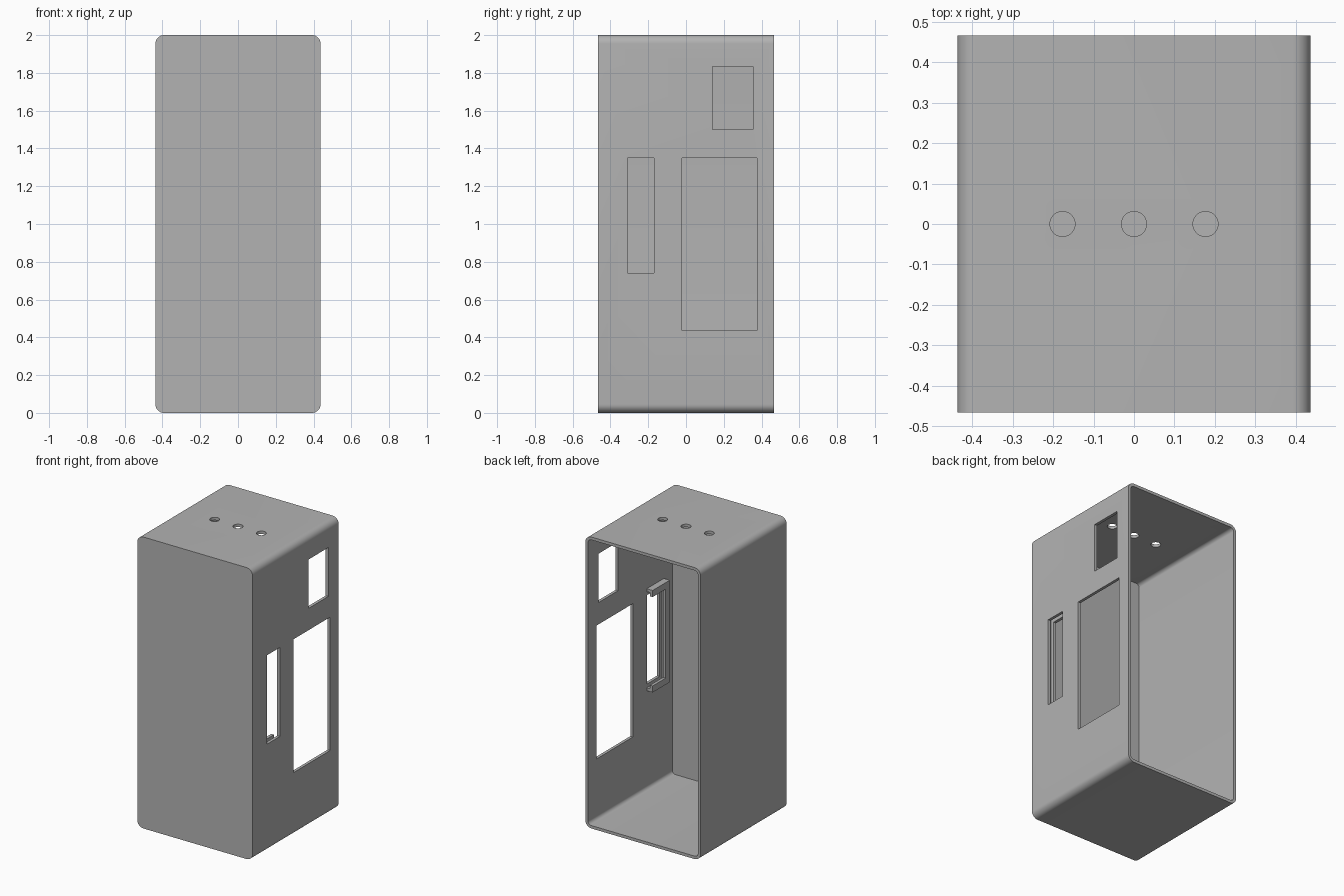
import bpy, bmesh, math
from mathutils import Matrix

cube = bpy.data.objects.get("Cube")
if cube:
    bpy.data.objects.remove(cube, do_unlink=True)

grey = bpy.data.materials.new("plain_grey")
grey.use_nodes = True
colour = (0.45, 0.45, 0.45, 1)
grey.diffuse_color = colour
grey.node_tree.nodes["Principled BSDF"].inputs["Base Color"].default_value = colour

HX, HY, H, WALL = 0.437, 0.467, 2.0, 0.02


def finish(bm, name):
    bmesh.ops.recalc_face_normals(bm, faces=bm.faces)
    mesh = bpy.data.meshes.new(name)
    bm.to_mesh(mesh)
    bm.free()
    mesh.materials.append(grey)
    obj = bpy.data.objects.new(name, mesh)
    bpy.context.collection.objects.link(obj)
    return obj


def add_box(bm, x, y, z):
    """Box between (low, high) pairs."""
    spans = (x, y, z)
    mid = [(a + b) / 2 for a, b in spans]
    size = [b - a for a, b in spans]
    bmesh.ops.create_cube(bm, size=1, matrix=Matrix.Translation(mid) @ Matrix.Diagonal((*size, 1)))


def rounded_tube(name, inset, radius, y0, y1):
    """Rounded rectangle in x-z, extruded along y."""
    bm = bmesh.new()
    cx, cz = HX - inset - radius, H / 2 - inset - radius
    verts = []
    for i, (sx, sz) in enumerate([(1, 1), (-1, 1), (-1, -1), (1, -1)]):
        for k in range(9):
            a = math.pi / 2 * (i + k / 8)
            verts.append(bm.verts.new((sx * cx + radius * math.cos(a), y0,
                                       H / 2 + sz * cz + radius * math.sin(a))))
    face = bm.faces.new(verts)
    new = bmesh.ops.extrude_face_region(bm, geom=[face])["geom"]
    bmesh.ops.translate(bm, vec=(0, y1 - y0, 0),
                        verts=[g for g in new if isinstance(g, bmesh.types.BMVert)])
    return finish(bm, name)


def cut(target, cutter):
    mod = target.modifiers.new("cut", "BOOLEAN")
    mod.operation, mod.solver, mod.object = "DIFFERENCE", "EXACT", cutter
    bpy.context.view_layer.objects.active = target
    bpy.ops.object.modifier_apply(modifier=mod.name)
    bpy.data.objects.remove(cutter, do_unlink=True)


# Hollow case, open at the back
case = rounded_tube("case", 0, 0.045, -HY, HY)
cut(case, rounded_tube("hollow_cutter", WALL, 0.025, -HY + WALL, HY + 0.1))

# Windows and slot in the left wall
SLOT_Y, SLOT_Z = (-0.31, -0.17), (0.74, 1.35)
bm = bmesh.new()
for y, z in [((0.14, 0.355), (1.5, 1.835)), ((-0.02, 0.375), (0.435, 1.35)), (SLOT_Y, SLOT_Z)]:
    add_box(bm, (HX - 0.1, HX + 0.1), y, z)
cut(case, finish(bm, "window_cutter"))

# Three round holes in the top
bm = bmesh.new()
for x in (-0.177, 0, 0.177):
    bmesh.ops.create_cone(bm, cap_ends=True, segments=32, radius1=0.031, radius2=0.031,
                          depth=0.2, matrix=Matrix.Translation((x, 0, H)))
cut(case, finish(bm, "hole_cutter"))

bpy.ops.object.select_all(action="DESELECT")
case.select_set(True)
bpy.context.view_layer.objects.active = case
bpy.ops.object.shade_smooth_by_angle(angle=math.radians(30))

# U-shaped slide-in channel behind the slot, open towards the back
inner, margin, rim, lip, depth = HX - WALL, 0.045, 0.02, 0.02, 0.045


def u_frame(name, x, band, offset):
    (y0, y1), (z0, z1) = SLOT_Y, SLOT_Z
    y0, z0, z1 = y0 - offset, z0 - offset, z1 + offset
    bm = bmesh.new()
    add_box(bm, x, (y0 - band, y0), (z0 - band, z1 + band))
    add_box(bm, x, (y0, y1), (z0 - band, z0))
    add_box(bm, x, (y0, y1), (z1, z1 + band))
    return finish(bm, name)


u_frame("channel_wall", (inner - depth + lip, inner + 0.002), rim, margin - rim)
u_frame("channel_lip", (inner - depth, inner - depth + lip), margin, 0)
